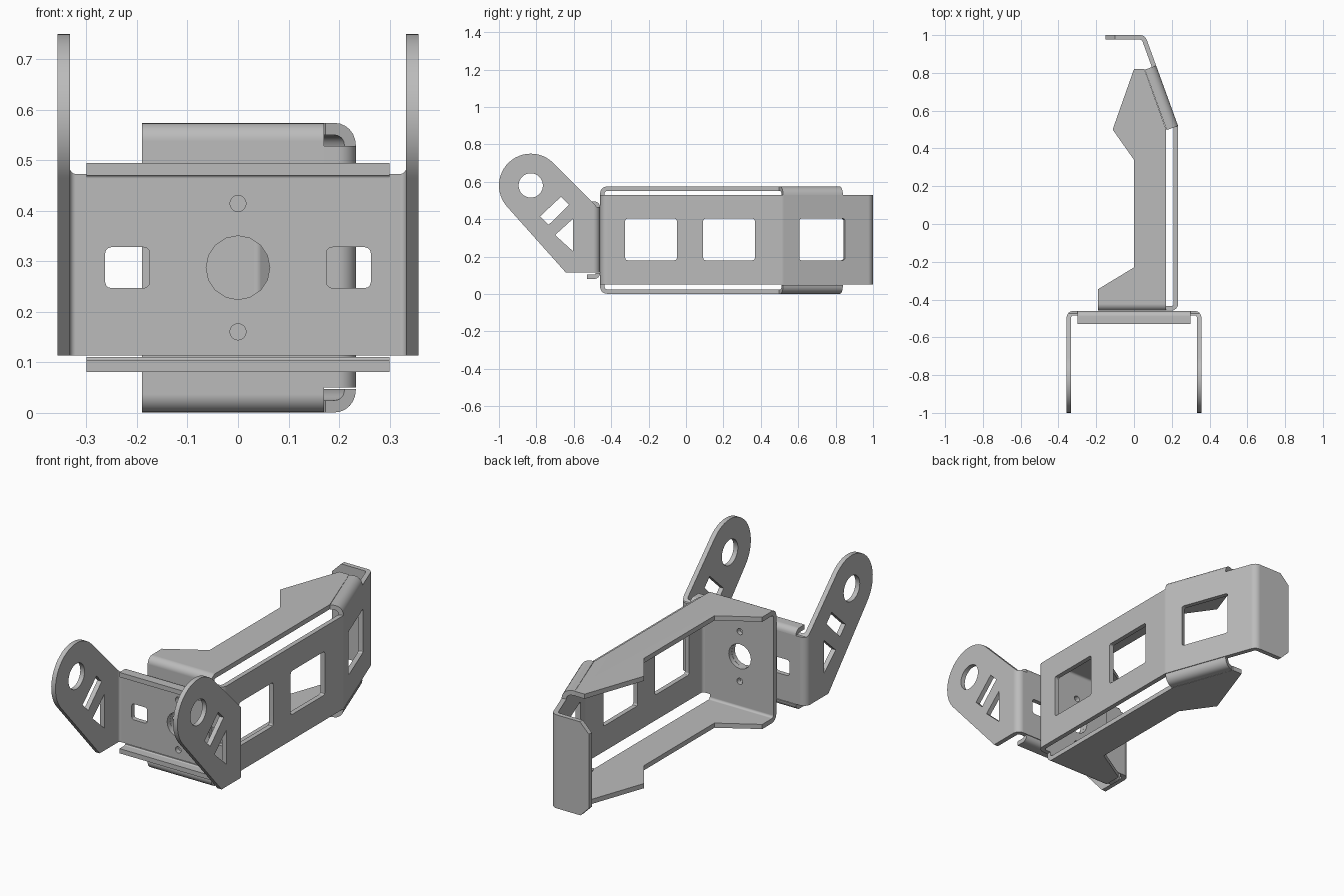
import bpy, bmesh
from math import sin, cos, tan, radians, atan2
from mathutils import Vector

cube = bpy.data.objects.get("Cube")
if cube:
    bpy.data.objects.remove(cube, do_unlink=True)

T = 0.024                 # sheet thickness
MID = 0.2875              # height of the symmetry plane
X, Y, Z = Vector((1, 0, 0)), Vector((0, 1, 0)), Vector((0, 0, 1))
PLAN, SIDE, FRONT = (X, Y, Z), (Y, Z, X), (X, Z, Y)   # (u, v, extrusion)

grey = bpy.data.materials.new("sheet_metal_grey")
grey.use_nodes = True
grey.diffuse_color = (0.5, 0.5, 0.5, 1)
grey.node_tree.nodes["Principled BSDF"].inputs["Base Color"].default_value = (0.5, 0.5, 0.5, 1)


def prism(name, outline, lo, hi, axes, origin=Vector()):
    """Extrude a flat outline along the third axis."""
    u, v, w = axes
    bm = bmesh.new()
    ring = [bm.verts.new(origin + u * p[0] + v * p[1] + w * lo) for p in outline]
    face = bm.faces.new(ring)
    ext = bmesh.ops.extrude_face_region(bm, geom=[face])
    moved = [e for e in ext["geom"] if isinstance(e, bmesh.types.BMVert)]
    bmesh.ops.translate(bm, verts=moved, vec=w * (hi - lo))
    bmesh.ops.recalc_face_normals(bm, faces=bm.faces)
    mesh = bpy.data.meshes.new(name)
    bm.to_mesh(mesh)
    bm.free()
    mesh.materials.append(grey)
    obj = bpy.data.objects.new(name, mesh)
    bpy.context.scene.collection.objects.link(obj)
    return obj


def bent(path, radius, steps=6):
    """Outline of a sheet of thickness T that follows a path with rounded bends."""
    pts = [Vector(p) for p in path]
    samples = [(pts[0], (pts[1] - pts[0]).normalized())]
    for a, p, b in zip(pts, pts[1:], pts[2:]):
        d0, d1 = (p - a).normalized(), (b - p).normalized()
        turn = atan2(d0.x * d1.y - d0.y * d1.x, d0.dot(d1))
        side = 1 if turn > 0 else -1
        start = p - d0 * radius * tan(abs(turn) / 2)
        centre = start + Vector((-d0.y, d0.x)) * radius * side
        for i in range(steps + 1):
            k = turn * i / steps
            t = Vector((d0.x * cos(k) - d0.y * sin(k), d0.x * sin(k) + d0.y * cos(k)))
            samples.append((centre - Vector((-t.y, t.x)) * radius * side, t))
    samples.append((pts[-1], (pts[-1] - pts[-2]).normalized()))
    left = [p + Vector((-t.y, t.x)) * T / 2 for p, t in samples]
    right = [p - Vector((-t.y, t.x)) * T / 2 for p, t in samples]
    return left + right[::-1]


def arc(cx, cy, r, a0, a1, n):
    return [(cx + r * cos(radians(a0 + (a1 - a0) * i / n)),
             cy + r * sin(radians(a0 + (a1 - a0) * i / n))) for i in range(n + 1)]


def circle(cx, cy, r, n):
    return arc(cx, cy, r, 0, 360, n)[:-1]


def window(u0, u1, v0, v1, r=0.012):
    corners = [(u1 - r, v1 - r), (u0 + r, v1 - r), (u0 + r, v0 + r), (u1 - r, v0 + r)]
    return [p for i, (x, y) in enumerate(corners) for p in arc(x, y, r, 90 * i, 90 * i + 90, 3)]


def combine(obj, operation, outline, lo, hi, axes, origin=Vector()):
    """Trim or pierce a part with an extruded outline."""
    tool = prism("cutter", outline, lo, hi, axes, origin)
    tool.hide_render = True
    mod = obj.modifiers.new("cut", "BOOLEAN")
    mod.operation, mod.solver, mod.object = operation, "EXACT", tool
    deps = bpy.context.evaluated_depsgraph_get()
    mesh = bpy.data.meshes.new_from_object(obj.evaluated_get(deps))
    obj.modifiers.clear()
    obj.data = mesh
    bpy.data.objects.remove(tool, do_unlink=True)


def cut(obj, *args):
    combine(obj, "DIFFERENCE", *args)


parts = []

# U-shaped front bracket: plate with two angled ears
yoke = prism("front_yoke", bent([(-0.345, -1.1), (-0.345, -0.472), (0.345, -0.472),
                                 (0.345, -1.1)], 0.024), 0.05, 0.85, PLAN)
ear = [(-0.44, 0.114), (-0.44, 0.464), (-0.475, 0.464)]
ear += arc(-0.83, 0.58, 0.17, 45, 222, 24) + [(-0.642, 0.114)]
combine(yoke, "INTERSECT", ear, -0.5, 0.5, SIDE)
slot = [(-0.78, 0.415), (-0.668, 0.52), (-0.626, 0.476), (-0.735, 0.369)]
triangle = [(-0.7, 0.315), (-0.604, 0.402), (-0.604, 0.228)]
for hole in (circle(-0.83, 0.58, 0.065, 32), slot, triangle):
    cut(yoke, hole, -0.5, 0.5, SIDE)
for u in (-0.263, 0.175):
    cut(yoke, window(u, u + 0.088, 0.247, 0.328), -0.6, -0.4, FRONT)
parts.append(yoke)

# Stiffening lips above and below the front plate
for name, s in (("upper_lip", 1), ("lower_lip", -1)):
    path = [(-0.472, MID + s * 0.1765), (-0.472, MID + s * 0.195), (-0.53, MID + s * 0.195)]
    parts.append(prism(name, bent(path, 0.018), -0.3, 0.3, SIDE))

# C-shaped frame: end wall with the top and bottom flanges
frame = prism("frame_flanges", bent([(0.95, 0.562), (-0.447, 0.562), (-0.447, 0.013),
                                     (0.95, 0.013)], 0.024), -0.25, 0.25, SIDE)
flange = [(-0.19, -0.5), (-0.19, -0.345), (0, -0.23), (0, 0.34), (-0.113, 0.5),
          (0, 0.82), (0.055, 0.82), (0.17, 0.5), (0.17, -0.5)]
combine(frame, "INTERSECT", flange, -0.1, 0.7, PLAN)
parts.append(frame)

# Bolt holes and centre hole through plate and wall
for part in (yoke, frame):
    for z, r, n in ((MID, 0.063, 16), (MID + 0.127, 0.016, 16), (MID - 0.127, 0.016, 16)):
        cut(part, circle(0, z, r, n), -0.6, -0.4, FRONT)

# Side panel, folded inward at the back and ending in a lip
corner, tip = Vector((0.222, 0.515, 0)), Vector((0.05, 0.988, 0))
panel = prism("side_panel", bent([(0.17, -0.447), (0.222, -0.447), corner.xy, tip.xy,
                                  (-0.15, 0.988)], 0.026), 0.05, 0.528, PLAN)
along = (tip - corner).normalized()
inward = Z.cross(along)
for u in (-0.325, 0.092):
    cut(panel, window(u, u + 0.276, 0.18, 0.403), 0.15, 0.3, SIDE)
cut(panel, window(0.092, 0.352, 0.18, 0.403), -0.06, 0.06, (along, Z, inward), corner)
for s in (1, -1):
    chamfer = [(-0.16, MID + s * 0.25), (-0.09, MID + s * 0.25), (-0.16, MID + s * 0.18)]
    cut(panel, chamfer, 0.9, 1.1, FRONT)
parts.append(panel)

# Rolled edges joining the slanted panel to the flanges
for name, s in (("upper_fold", 1), ("lower_fold", -1)):
    path = [(0, MID + s * 0.24), (0, MID + s * 0.2745), (0.052, MID + s * 0.2745)]
    parts.append(prism(name, bent(path, 0.032), 0, 0.34, (inward, Z, along), corner))

# Smooth bends, crisp edges
bpy.ops.object.select_all(action="DESELECT")
for part in parts:
    part.select_set(True)
bpy.context.view_layer.objects.active = parts[0]
bpy.ops.object.shade_smooth_by_angle(angle=radians(30))
for part in parts:
    part.modifiers.new("flat_shading", "WEIGHTED_NORMAL").keep_sharp = True
